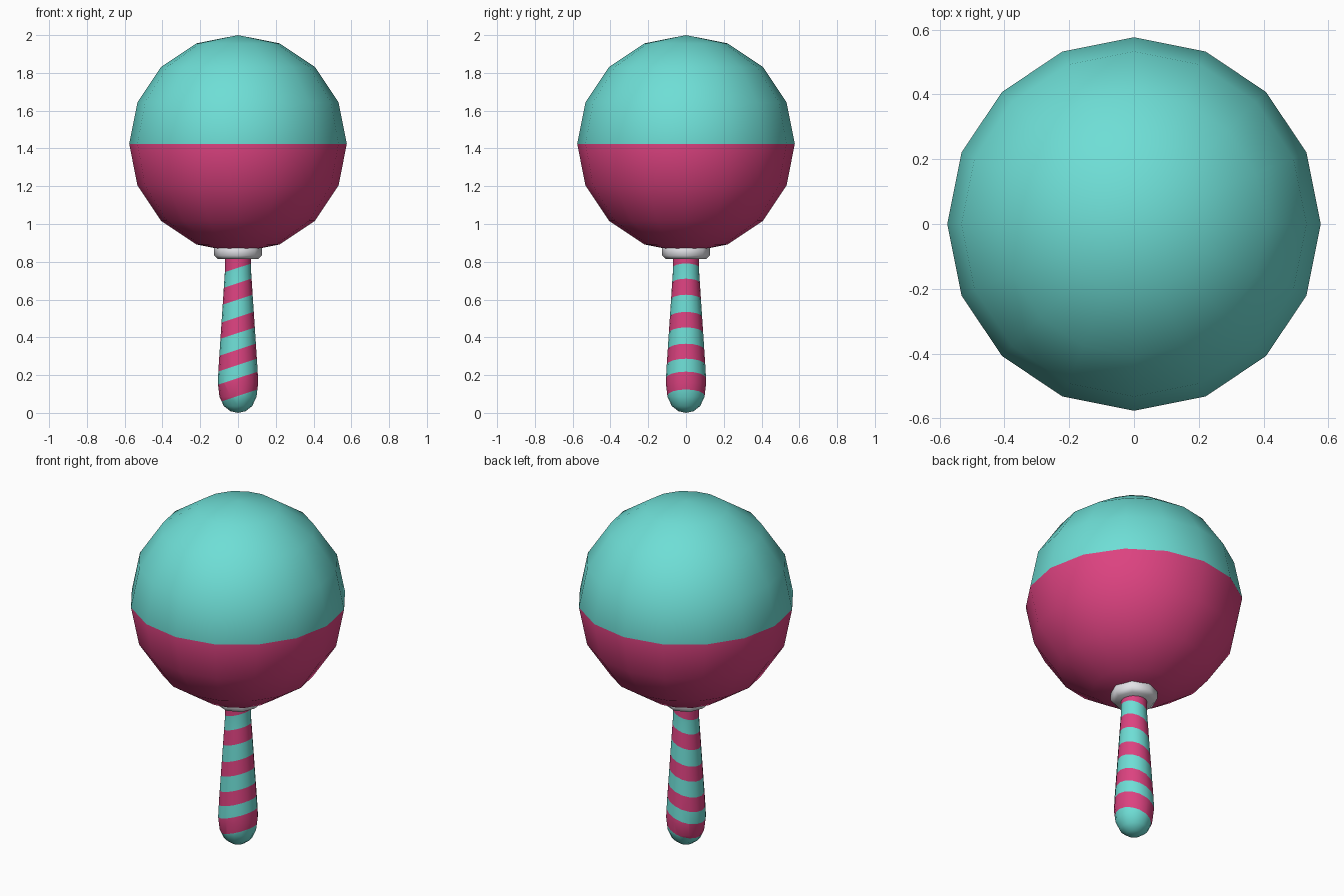
import bpy, bmesh, math
from mathutils import Vector

if "Cube" in bpy.data.objects:
    bpy.data.objects.remove(bpy.data.objects["Cube"])


def material(name, rgb):
    m = bpy.data.materials.new(name)
    m.diffuse_color = (*rgb, 1)
    m.use_nodes = True
    m.node_tree.nodes["Principled BSDF"].inputs["Base Color"].default_value = m.diffuse_color
    return m


TEAL = material("teal", (0.156, 0.73, 0.67))
PINK = material("pink", (0.716, 0.055, 0.216))
WHITE = material("white", (0.76, 0.76, 0.80))


def finish(name, bm, mats, angle):
    bmesh.ops.recalc_face_normals(bm, faces=bm.faces)
    me = bpy.data.meshes.new(name)
    bm.to_mesh(me)
    bm.free()
    for m in mats:
        me.materials.append(m)
    ob = bpy.data.objects.new(name, me)
    bpy.context.collection.objects.link(ob)
    bpy.ops.object.select_all(action='DESELECT')
    ob.select_set(True)
    bpy.context.view_layer.objects.active = ob
    bpy.ops.object.shade_smooth_by_angle(angle=math.radians(angle))
    return ob


def lathe(profile, sides):
    """Spin an (r, z) profile around z; both ends lie on the axis."""
    bm = bmesh.new()
    vs = [bm.verts.new((r, 0, z)) for r, z in profile]
    edges = [bm.edges.new(p) for p in zip(vs, vs[1:])]
    bmesh.ops.spin(bm, geom=vs + edges, cent=(0, 0, 0), axis=(0, 0, 1),
                   angle=math.tau, steps=sides, use_merge=True)
    bmesh.ops.remove_doubles(bm, verts=bm.verts, dist=1e-4)
    return bm


# Two-tone ball head
BALL_Z, BALL_R = 1.424, 0.576
bm = bmesh.new()
bmesh.ops.create_uvsphere(bm, u_segments=16, v_segments=8, radius=BALL_R)
bmesh.ops.translate(bm, verts=bm.verts, vec=(0, 0, BALL_Z))
for f in bm.faces:
    f.material_index = 0 if f.calc_center_median().z > BALL_Z else 1
finish("ball_head", bm, [TEAL, PINK], 60)

# White collar under the ball
finish("collar", lathe([(0, 0.815), (0.108, 0.815), (0.126, 0.833),
                        (0.126, 0.872), (0.112, 0.888), (0, 0.888)], 8), [WHITE], 50)

# Tapered handle with rounded foot, cut into slanted stripes
bm = lathe([(0, 0), (0.04, 0.009), (0.075, 0.036), (0.098, 0.085), (0.107, 0.16),
            (0.103, 0.24), (0.07, 0.74), (0.07, 0.84), (0, 0.84)], 16)
SLOPE = 0.33
CUTS = [0.09, 0.184, 0.254, 0.335, 0.423, 0.507, 0.600, 0.687, 0.768]
for c in CUTS:
    bmesh.ops.bisect_plane(bm, geom=bm.verts[:] + bm.edges[:] + bm.faces[:], dist=1e-5,
                           plane_co=(0, 0, c), plane_no=Vector((-SLOPE, 0, 1)).normalized())
for f in bm.faces:
    p = f.calc_center_median()
    f.material_index = sum(p.z - SLOPE * p.x > c for c in CUTS) % 2
finish("handle", bm, [TEAL, PINK], 50)
